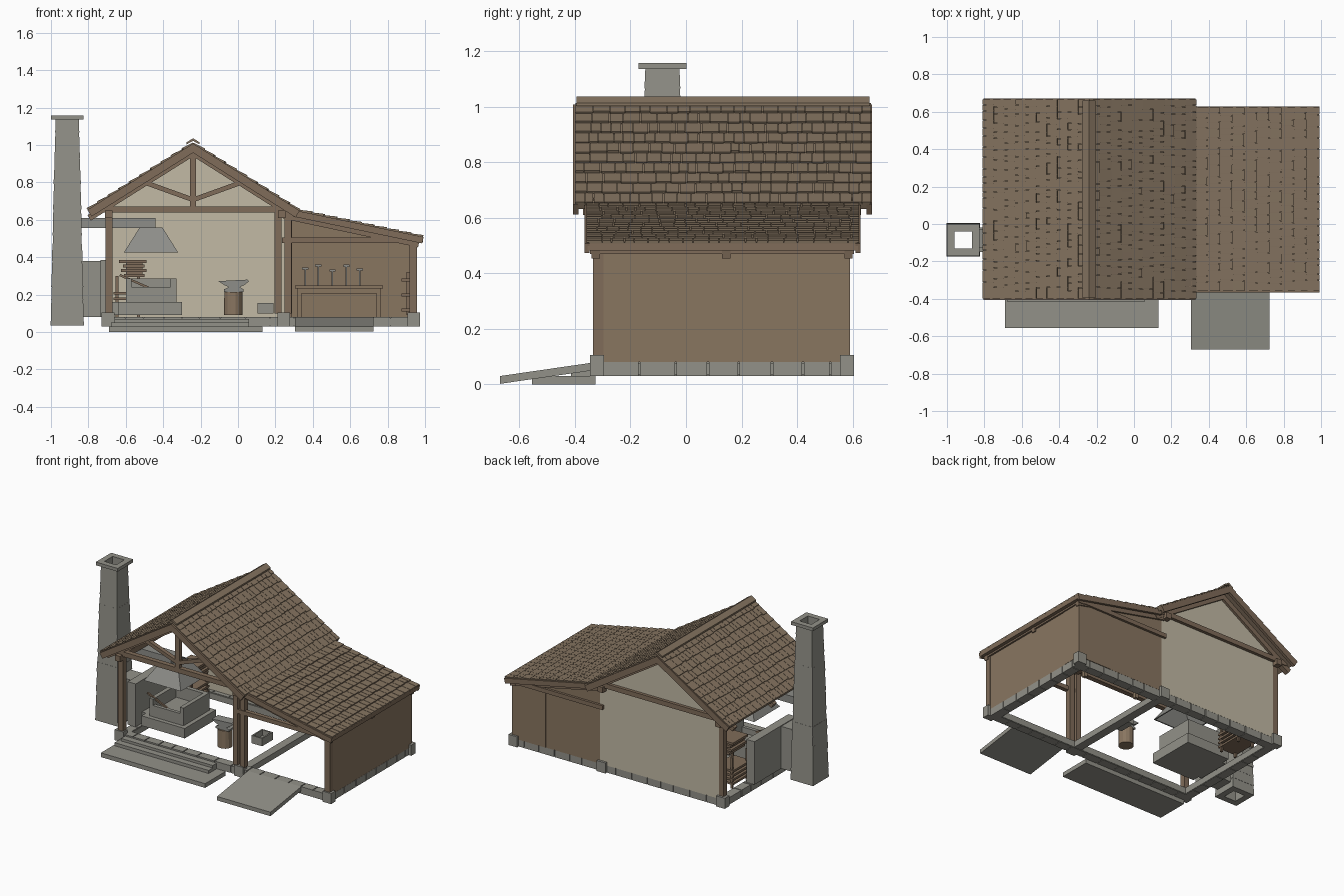
import bpy, bmesh, math, random
from mathutils import Vector

random.seed(4)


def material(name, rgb):
    m = bpy.data.materials.new(name)
    m.diffuse_color = (*rgb, 1)
    return m


STONE = material("grey stone", (0.29, 0.285, 0.25))
WOOD = material("brown boards", (0.25, 0.18, 0.118))
TIMBER = material("timber", (0.215, 0.15, 0.10))
SHINGLE = material("roof shingle", (0.235, 0.175, 0.118))
PLASTER = material("plaster", (0.54, 0.49, 0.375))
IRON = material("iron", (0.27, 0.27, 0.25))


class Part:
    """Collects simple solids into one named object."""

    def __init__(self, name, mat):
        self.name, self.mat, self.bm = name, mat, bmesh.new()

    def loft(self, loops, wrap=False):
        rings = [[self.bm.verts.new(p) for p in loop] for loop in loops]
        pairs = list(zip(rings, rings[1:] + rings[:1]))
        for a, b in pairs if wrap else pairs[:-1]:
            for i in range(len(a)):
                j = (i + 1) % len(a)
                self.bm.faces.new((a[i], a[j], b[j], b[i]))
        if not wrap:
            self.bm.faces.new(rings[0])
            self.bm.faces.new(rings[-1])
        return self

    def prism(self, xz, y0, y1):
        return self.loft([[(x, y, z) for x, z in xz] for y in (y0, y1)])

    def box(self, x0, x1, y0, y1, z0, z1):
        return self.prism([(x0, z0), (x1, z0), (x1, z1), (x0, z1)], y0, y1)

    def beam(self, a, b, width, y0, y1):
        """Beam in the xz plane with its upper edge on the line a-b."""
        d = (Vector(b) - Vector(a)).normalized()
        n = Vector((d.y, -d.x)) * width
        if n.y > 0:
            n = -n
        a, b = Vector(a), Vector(b)
        return self.prism([a, b, b + n, a + n], y0, y1)

    def square_stack(self, cx, cy, profile, wrap=False):
        return self.loft([[(cx + r * sx, cy + r * sy, z) for sx, sy in
                           ((-1, -1), (1, -1), (1, 1), (-1, 1))] for r, z in profile], wrap)

    def disc_stack(self, cx, cy, profile, sides):
        turn = [2 * math.pi * i / sides for i in range(sides)]
        return self.loft([[(cx + r * math.cos(t), cy + r * math.sin(t), z) for t in turn]
                          for r, z in profile])

    def done(self):
        bmesh.ops.recalc_face_normals(self.bm, faces=self.bm.faces)
        me = bpy.data.meshes.new(self.name)
        self.bm.to_mesh(me)
        self.bm.free()
        me.materials.append(self.mat)
        bpy.context.collection.objects.link(bpy.data.objects.new(self.name, me))


RIDGE, EAVE_L, EAVE_R, LOW = (-0.24, 1.01), (-0.805, 0.655), (0.33, 0.65), (0.99, 0.51)

# Foundation: core beams, facing stones with gaps, corner blocks
p = Part("foundation", STONE)
for y in (-0.29, 0.55):
    p.box(-0.70, 0.93, y - 0.03, y + 0.03, 0.033, 0.075)
for x in (-0.68, 0.25, 0.915):
    p.box(x - 0.03, x + 0.03, -0.30, 0.56, 0.033, 0.075)


def stone_row(start, end, place):
    while start < end - 0.02:
        stop = min(start + random.uniform(0.09, 0.14), end)
        place(start, stop - 0.006)
        start = stop


for y in (-0.325, 0.525):
    stone_row(-0.70, 0.94, lambda a, b: p.box(a, b, y, y + 0.062, 0.03, 0.08))
for x in (-0.715, 0.892):
    stone_row(-0.30, 0.57, lambda a, b: p.box(x, x + 0.062, a, b, 0.03, 0.08))
for x in (-0.695, 0.245, 0.94):
    for y in (-0.32, 0.58):
        p.box(x - 0.034, x + 0.034, y - 0.025, y + 0.025, 0.03, 0.105)
p.done()

# Front steps and ramp
p = Part("front_steps", STONE)
p.box(-0.69, 0.13, -0.555, -0.325, 0, 0.03)
p.box(-0.68, 0.06, -0.415, -0.325, 0.03, 0.052)
p.box(-0.66, 0.06, -0.37, -0.325, 0.052, 0.07)
p.done()
p = Part("ramp", STONE)
p.loft([[(x, y, z) for y, z in ((-0.67, 0.002), (-0.325, 0.052), (-0.325, 0.08), (-0.67, 0.03))]
        for x in (0.305, 0.725)])
p.done()

# Walls
p = Part("plaster_back_wall", PLASTER)
p.prism([(-0.70, 0.08), (0.265, 0.08), (0.265, 0.65), (-0.24, 0.965), (-0.70, 0.675)], 0.555, 0.588)
p.done()
p = Part("board_walls", WOOD)
p.prism([(0.265, 0.08), (0.69, 0.08), (0.69, 0.535), (0.265, 0.625)], 0.56, 0.588)
p.prism([(0.69, 0.08), (0.953, 0.08), (0.953, 0.48), (0.69, 0.535)], 0.563, 0.591)
p.box(0.925, 0.953, -0.325, 0.44, 0.08, 0.48)
p.box(0.928, 0.956, 0.44, 0.59, 0.08, 0.48)
p.done()

# Posts and horizontal timbers
p = Part("posts", TIMBER)
for x in (-0.69, 0.213, 0.268):
    p.box(x - 0.019, x + 0.019, -0.335, -0.297, 0.10, 0.645)
p.box(0.917, 0.957, -0.335, -0.297, 0.10, 0.49)
p.box(-0.709, -0.671, 0.55, 0.589, 0.10, 0.65)
p.box(0.25, 0.288, 0.52, 0.555, 0.08, 0.62)
p.done()
p = Part("cross_beams", TIMBER)
for x in (-0.69, 0.235):
    p.box(x - 0.02, x + 0.02, -0.37, 0.63, 0.61, 0.65)
p.box(0.92, 0.965, -0.345, 0.605, 0.47, 0.505)
for y in (-0.34, 0.575):
    p.box(-0.77, 0.31, y, y + 0.035, 0.638, 0.672)
    p.box(0.235, 0.94, y, y + 0.03, 0.475, 0.505)
p.done()

# Roof trusses: king post, struts, rafters
p = Part("roof_trusses", TIMBER)
for y in (-0.34, 0.13, 0.57):
    if y != 0.57:
        p.box(-0.256, -0.224, y, y + 0.03, 0.66, 0.96)
        p.beam((-0.24, 0.72), (-0.49, 0.81), 0.025, y, y + 0.03)
        p.beam((-0.24, 0.72), (0.01, 0.81), 0.025, y, y + 0.03)
    for end in (EAVE_L, EAVE_R):
        p.beam((-0.24, 0.98), (end[0], end[1] - 0.03), 0.035, y, y + 0.035)
    p.beam((0.25, 0.64), (0.97, 0.487), 0.035, y, y + 0.03)
p.done()

# Roof decks and edge boards
p = Part("roof_deck", SHINGLE)
for end in (EAVE_L, EAVE_R):
    p.beam(RIDGE, end, 0.022, -0.39, 0.66)
p.beam(EAVE_R, LOW, 0.022, -0.35, 0.618)
p.done()
p = Part("barge_boards", TIMBER)
for y in (-0.407, 0.65):
    for end in (EAVE_L, EAVE_R):
        p.beam((-0.24, 1.008), (end[0], end[1] - 0.002), 0.042, y, y + 0.02)
for y in (-0.365, 0.61):
    p.beam((0.30, 0.652), (0.992, 0.508), 0.035, y, y + 0.018)
p.box(0.965, 0.99, -0.355, 0.62, 0.482, 0.508)
p.done()


# Overlapping shingles
def shingle_slope(part, a, b, y0, y1, rows):
    a, b = Vector(a), Vector(b)
    run = b - a
    d = run.normalized()
    n = Vector((-d.y, d.x))
    n = n if n.y > 0 else -n
    step = run.length / rows
    for r in range(rows):
        y = y0
        while y < y1 - 0.001:
            stop = y + random.uniform(0.03, 0.065)
            stop = y1 if stop > y1 - 0.025 else stop
            top = a + d * (r * step)
            jag = random.uniform(-0.007, 0.003) if r < rows - 1 else 0
            low = a + d * ((r + 1) * step + jag)
            part.prism([top, low, low + n * 0.009, top + n * 0.003], y, stop - 0.0025)
            y = stop


p = Part("shingles", SHINGLE)
shingle_slope(p, RIDGE, EAVE_L, -0.398, 0.668, 10)
shingle_slope(p, RIDGE, EAVE_R, -0.398, 0.668, 10)
shingle_slope(p, EAVE_R, LOW, -0.358, 0.625, 10)
p.done()
p = Part("ridge_cap", SHINGLE)
p.prism([(-0.275, 1.003), (-0.24, 1.022), (-0.205, 1.003), (-0.205, 1.014),
         (-0.24, 1.036), (-0.275, 1.014)], -0.395, 0.66)
p.done()

# Hollow chimney in slightly flared courses
p = Part("chimney", STONE)
profile = []
for i in range(16):
    z0, z1 = (0.035 + 1.10 * k / 16 for k in (i, i + 1))
    r = 0.089 - 0.024 * i / 15 + random.uniform(-0.001, 0.002)
    profile += [(r, z0), (r - 0.003, z1)]
profile += [(0.086, 1.135), (0.086, 1.158), (0.046, 1.158), (0.046, 0.035)]
p.square_stack(-0.913, -0.085, profile, wrap=True)
p.done()

# Forge: back wall, flue link, base, hearth walls
p = Part("forge", STONE)
p.box(-0.735, -0.672, -0.19, 0.28, 0.08, 0.385)
p.box(-0.835, -0.735, -0.15, -0.02, 0.08, 0.38)
p.box(-0.672, -0.64, -0.12, 0.12, 0.09, 0.16)
p.box(-0.64, -0.30, -0.17, 0.18, 0.09, 0.16)
p.box(-0.60, -0.33, -0.14, 0.15, 0.16, 0.20)
p.box(-0.60, -0.57, -0.14, 0.15, 0.20, 0.285)
p.box(-0.36, -0.33, -0.14, 0.15, 0.20, 0.285)
p.box(-0.57, -0.36, 0.12, 0.15, 0.20, 0.285)
p.box(-0.57, -0.36, -0.14, -0.115, 0.20, 0.24)
p.done()
p = Part("smoke_hood", IRON)
p.square_stack(-0.465, -0.04, [(0.145, 0.425), (0.06, 0.56), (0.052, 0.56), (0.137, 0.425)], wrap=True)
p.box(-0.86, -0.44, -0.125, -0.03, 0.557, 0.61)
p.done()
p = Part("poker", TIMBER)
p.beam((-0.63, 0.31), (-0.47, 0.24), 0.012, -0.12, -0.108)
p.done()

# Stacked bellows boards
p = Part("bellows", TIMBER)
for i, (x0, x1) in enumerate(((-0.61, -0.50), (-0.625, -0.49), (-0.615, -0.50), (-0.635, -0.49))):
    p.box(x0, x1, 0.21, 0.38, 0.295 + 0.025 * i, 0.311 + 0.025 * i)
p.box(-0.60, -0.51, 0.23, 0.36, 0.295, 0.375)
for i in range(4):
    p.box(-0.665, -0.52, 0.22, 0.42, 0.11 + 0.03 * i, 0.124 + 0.03 * i)
for x in (-0.655, -0.54):
    for y in (0.23, 0.40):
        p.box(x, x + 0.015, y, y + 0.015, 0.08, 0.30)
p.done()

# Anvil on its stump
p = Part("stump", WOOD)
p.disc_stack(-0.025, -0.11, [(0.05, 0.09), (0.048, 0.215)], 14)
p.done()
p = Part("anvil", IRON)
p.prism([(-0.075, 0.215), (0.03, 0.215), (0.03, 0.228), (0.01, 0.24), (0.035, 0.252), (0.06, 0.272),
         (0.05, 0.28), (-0.105, 0.272), (-0.075, 0.252), (-0.05, 0.24), (-0.075, 0.228)], -0.145, -0.075)
p.done()

# Open trough beside the anvil
p = Part("quench_trough", STONE)
p.box(0.105, 0.19, 0.0, 0.12, 0.10, 0.115)
for x in (0.105, 0.18):
    p.box(x, x + 0.01, 0.0, 0.12, 0.115, 0.155)
for y in (0.0, 0.11):
    p.box(0.115, 0.18, y, y + 0.01, 0.115, 0.155)
p.done()

# Workbench and the tools hung above it
p = Part("workbench", WOOD)
p.box(0.305, 0.775, 0.38, 0.55, 0.232, 0.25)
p.box(0.325, 0.755, 0.40, 0.415, 0.205, 0.232)
for x in (0.315, 0.74):
    for y in (0.395, 0.515):
        p.box(x, x + 0.025, y, y + 0.025, 0.08, 0.232)
p.done()
p = Part("hanging_tools", IRON)
for i, x in enumerate((0.36, 0.43, 0.505, 0.58, 0.65)):
    top = (0.345, 0.362, 0.335, 0.36, 0.34)[i]
    p.box(x - 0.004, x + 0.004, 0.535, 0.545, 0.25, top)
    p.box(x - 0.017, x + 0.017, 0.53, 0.55, top - 0.012, top)
p.done()

# Rack on the right wall
p = Part("wall_rack", TIMBER)
for y in (0.05, 0.35):
    p.box(0.90, 0.925, y, y + 0.02, 0.09, 0.32)
for z in (0.11, 0.19, 0.27):
    p.box(0.875, 0.925, 0.04, 0.38, z, z + 0.015)
p.done()
